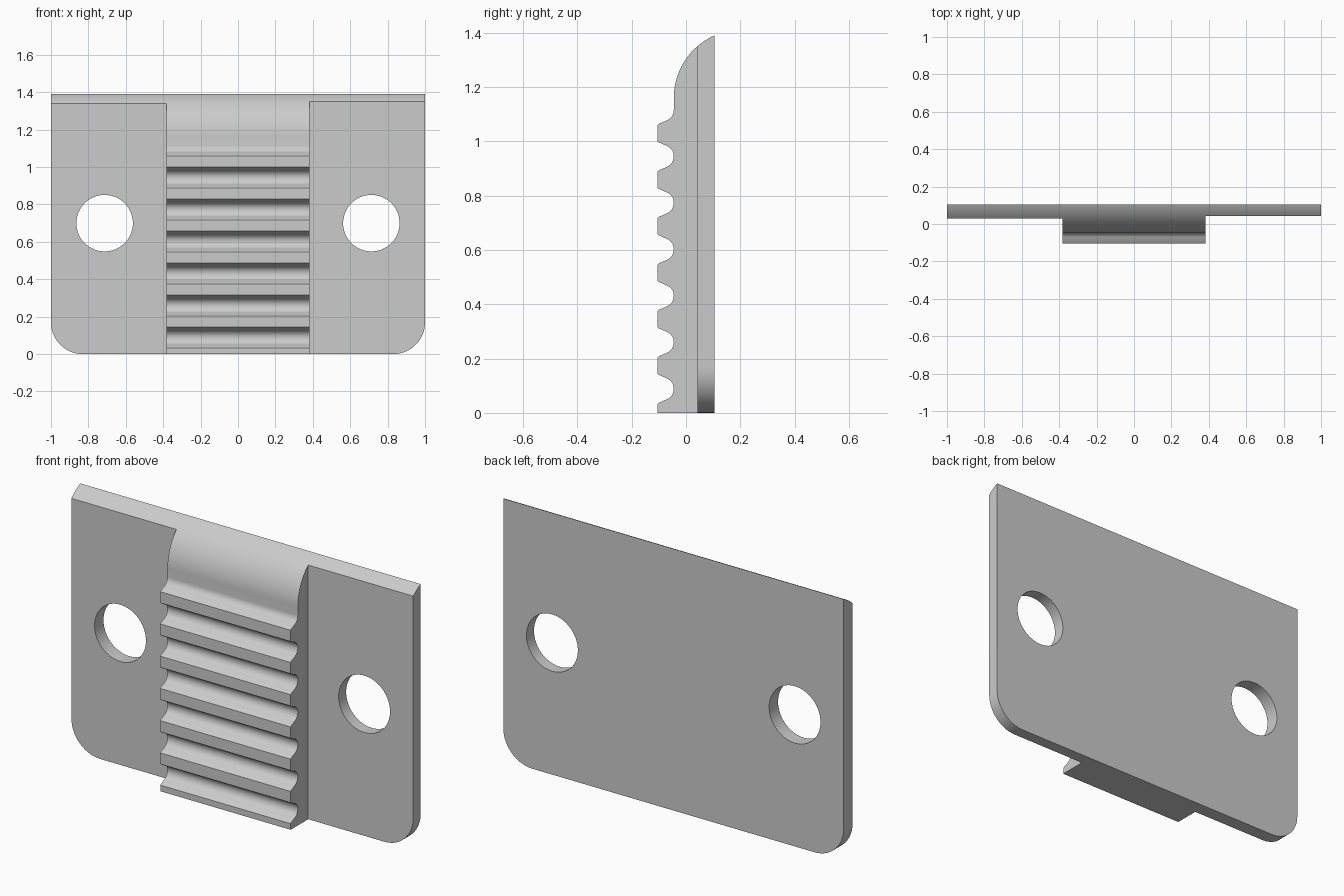
import bpy, bmesh
from math import sin, cos, radians, sqrt, acos

cube = bpy.data.objects.get("Cube")
if cube:
    bpy.data.objects.remove(cube, do_unlink=True)

BACK, FACE, FLOOR = 0.105, -0.105, -0.045   # depths: rear, ridge crests, groove bottoms
RAIL = 0.383                                # half width of the ribbed rail
ARC_Y, ARC_Z, ARC_R = 0.206, 1.16, 0.251    # rounded top lip

grey = bpy.data.materials.new("plain grey")
grey.use_nodes = True
colour = (0.6, 0.6, 0.6, 1)
grey.diffuse_color = colour
grey.node_tree.nodes["Principled BSDF"].inputs["Base Color"].default_value = colour


def lip(y_front, steps):
    """Points along the rounded top from y_front to the rear face."""
    a0 = acos((ARC_Y - y_front) / ARC_R)
    a1 = acos((ARC_Y - BACK) / ARC_R)
    angles = [a0 + (a1 - a0) * i / steps for i in range(steps + 1)]
    return [(ARC_Y - ARC_R * cos(a), ARC_Z + ARC_R * sin(a)) for a in angles]


def extrude_profile(name, points, x0, x1, round_x=None):
    """Extrude a (y, z) profile along x; optionally round the bottom corner at round_x."""
    bm = bmesh.new()
    face = bm.faces.new([bm.verts.new((x0, y, z)) for y, z in points])
    result = bmesh.ops.extrude_face_region(bm, geom=[face])
    for v in result["geom"]:
        if isinstance(v, bmesh.types.BMVert):
            v.co.x = x1
    if round_x is not None:
        corner = [e for e in bm.edges
                  if all(abs(v.co.x - round_x) < 1e-4 and abs(v.co.z) < 1e-4 for v in e.verts)]
        bmesh.ops.bevel(bm, geom=corner, offset=0.17, offset_type='OFFSET',
                        segments=14, profile=0.5, affect='EDGES')
    bmesh.ops.recalc_face_normals(bm, faces=bm.faces[:])
    mesh = bpy.data.meshes.new(name)
    bm.to_mesh(mesh)
    bm.free()
    mesh.materials.append(grey)
    obj = bpy.data.objects.new(name, mesh)
    bpy.context.collection.objects.link(obj)
    return obj


def activate(obj):
    bpy.ops.object.select_all(action='DESELECT')
    obj.select_set(True)
    bpy.context.view_layer.objects.active = obj


def drill(obj, x):
    """Cut a round bolt hole through the flange."""
    bpy.ops.mesh.primitive_cylinder_add(vertices=64, radius=0.151, depth=1,
                                        location=(x, 0, 0.7), rotation=(radians(90), 0, 0))
    cutter = bpy.context.object
    cutter.hide_render = True
    cutter.data.materials.append(grey)
    mod = obj.modifiers.new("hole", 'BOOLEAN')
    mod.operation, mod.solver, mod.object = 'DIFFERENCE', 'EXACT', cutter
    activate(obj)
    bpy.ops.object.modifier_apply(modifier="hole")
    bpy.data.objects.remove(cutter, do_unlink=True)


# Ribbed rail: seven rounded grooves below the curved lip
rail = [(BACK, 0), (FACE, 0)]
for k in range(7):
    zc = 0.0885 + 0.1712 * k
    last = k == 6
    rail += [(FACE, zc - 0.056), (FACE + 0.005, zc - 0.0515)]
    end = 0 if last else 70
    rail += [(FLOOR - 0.042 + 0.042 * cos(radians(a)), zc + 0.042 * sin(radians(a)))
             for a in range(-70, end + 1, 10)]
    if not last:
        rail += [(FACE + 0.005, zc + 0.0515), (FACE, zc + 0.056)]
rail += lip(FLOOR, 20)
parts = [extrude_profile("ribbed_rail", rail, -RAIL, RAIL)]

# Mounting flanges: the model's left one is slightly thinner
for name, side, front in (("left_flange", 1, 0.042), ("right_flange", -1, 0.03)):
    profile = [(BACK, 0), (front, 0)] + lip(front, 6)
    flange = extrude_profile(name, profile, side * RAIL, side, round_x=side)
    drill(flange, side * 0.713)
    parts.append(flange)

for part in parts:
    activate(part)
    bpy.ops.object.shade_smooth_by_angle(angle=radians(30))
